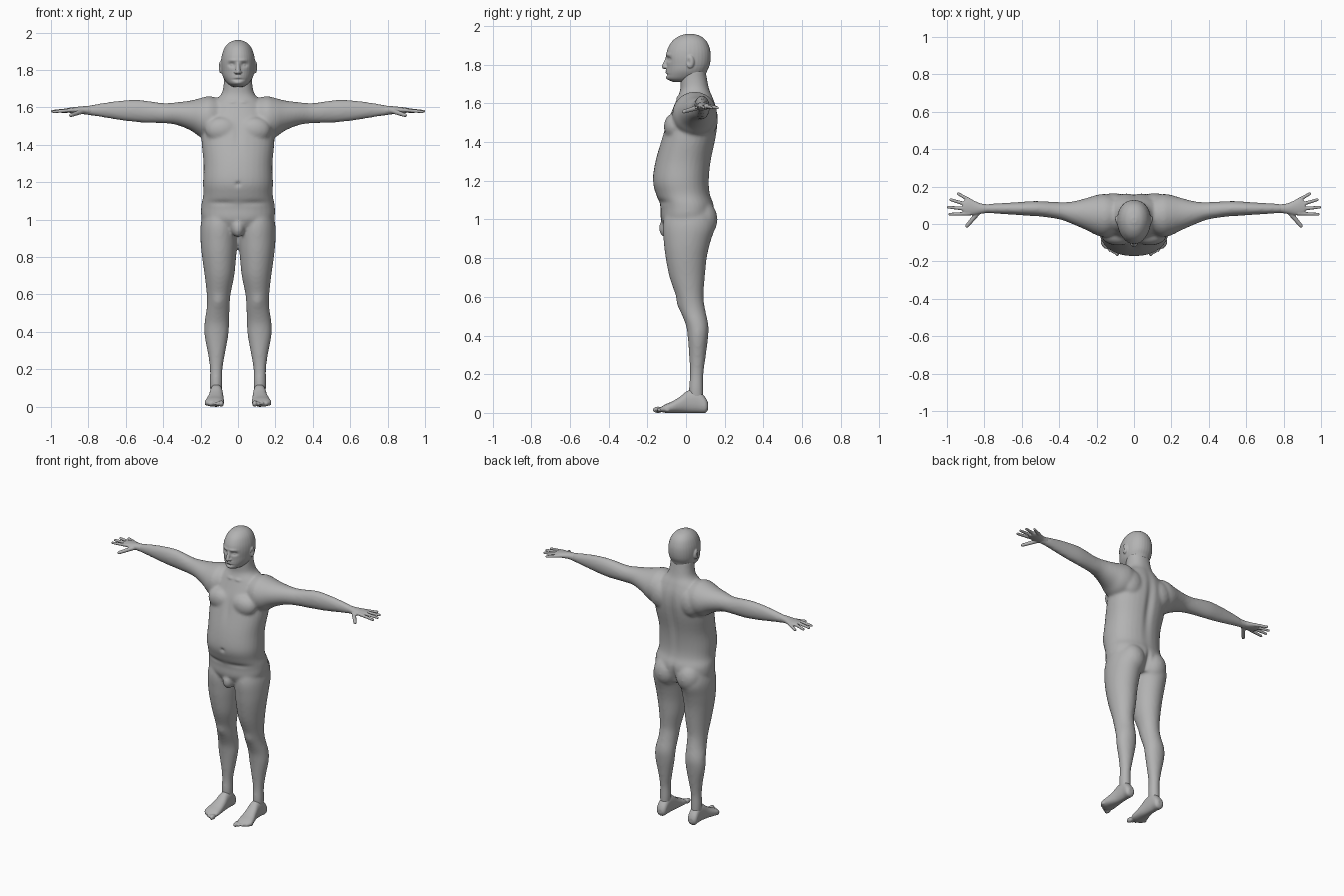
import bpy
import bmesh
import math
from mathutils import Matrix, Vector

default_cube = bpy.data.objects.get("Cube")
if default_cube:
    bpy.data.objects.remove(default_cube, do_unlink=True)

# One plain grey for the whole figure
skin_colour = (0.45, 0.45, 0.45, 1)
skin = bpy.data.materials.new("plain grey skin")
skin.use_nodes = True
skin.diffuse_color = skin_colour
skin.node_tree.nodes["Principled BSDF"].inputs["Base Color"].default_value = skin_colour


def spline(a, b, c, d, t):
    """Smooth in-between value of b and c."""
    return b + t * (c - a + t * (2*a - 5*b + 4*c - d + t * (3*(b - c) + d - a))) / 2


def refine(rows, steps=4):
    """Add smooth in-between sections to a coarse list of sections."""
    padded = [rows[0]] + list(rows) + [rows[-1]]
    result = []
    for i in range(len(rows) - 1):
        for k in range(steps):
            result.append([spline(*values, k / steps) for values in zip(*padded[i:i + 4])])
    return result + [list(rows[-1])]


def loft(bm, axis, rows, side=1, power=2.0, taper=0.0, segments=32):
    """Closed tube along an axis; each row is position, then low and high
    limits of the section in the two other directions."""
    rings = []
    for position, low_u, high_u, low_v, high_v in refine(rows):
        ring = []
        for i in range(segments):
            angle = math.tau * i / segments
            c, s = math.cos(angle), math.sin(angle)
            u = math.copysign(abs(c) ** (2 / power), c)
            v = math.copysign(abs(s) ** (2 / power), s)
            u *= 1 - taper * max(0, -v)
            co = [(low_u + high_u + u * (high_u - low_u)) / 2,
                  (low_v + high_v + v * (high_v - low_v)) / 2]
            co.insert("xyz".index(axis), position)
            ring.append(bm.verts.new((co[0] * side, co[1], co[2])))
        rings.append(ring)
    faces = [bm.faces.new(rings[0]), bm.faces.new(rings[-1])]
    for lower, upper in zip(rings, rings[1:]):
        for i in range(segments):
            j = (i + 1) % segments
            faces.append(bm.faces.new((lower[i], lower[j], upper[j], upper[i])))
    bmesh.ops.recalc_face_normals(bm, faces=faces)


def ball(bm, centre, radii, side=1):
    centre = (centre[0] * side, centre[1], centre[2])
    matrix = Matrix.Translation(centre) @ Matrix.Diagonal((*radii, 1))
    bmesh.ops.create_uvsphere(bm, u_segments=20, v_segments=12, radius=1, matrix=matrix)


def finger(bm, base, tip, thickness, side):
    """Row of overlapping balls that narrows to the tip."""
    base, tip = Vector(base), Vector(tip)
    for i in range(16):
        t = i / 15
        ball(bm, base.lerp(tip, t), [thickness * (1 - t / 4)] * 3, side)


def finish(name, bm, voxel, smoothing, strokes=()):
    """Fuse the overlapping volumes into one skin, then sculpt soft strokes.
    A stroke is centre, radii and push; it acts on both sides of the body."""
    mesh = bpy.data.meshes.new(name)
    bm.to_mesh(mesh)
    bm.free()
    ob = bpy.data.objects.new(name, mesh)
    bpy.context.collection.objects.link(ob)
    remesh = ob.modifiers.new("fuse", "REMESH")
    remesh.mode = "VOXEL"
    remesh.voxel_size = voxel
    smooth = ob.modifiers.new("soften", "SMOOTH")
    smooth.factor = 0.5
    smooth.iterations = smoothing
    bpy.ops.object.select_all(action="DESELECT")
    bpy.context.view_layer.objects.active = ob
    ob.select_set(True)
    for modifier in ("fuse", "soften"):
        bpy.ops.object.modifier_apply(modifier=modifier)
    for vert in ob.data.vertices:
        start = Vector((abs(vert.co.x), vert.co.y, vert.co.z))
        mirror = -1 if vert.co.x < 0 else 1
        for centre, radii, push in strokes:
            distance = sum(((p - q) / r) ** 2 for p, q, r in zip(start, centre, radii))
            if distance < 6:
                move = Vector(push) * math.exp(-distance)
                vert.co += Vector((move.x * mirror, move.y, move.z))
    ob.data.materials.clear()
    ob.data.materials.append(skin)
    bpy.ops.object.shade_smooth()
    return ob


# Torso and neck: height, half width, front, back
torso = [(.94, .12, -.1, .11), (1, .19, -.13, .14), (1.07, .197, -.133, .145),
         (1.13, .186, -.155, .125), (1.2, .187, -.172, .12), (1.3, .184, -.158, .13),
         (1.42, .195, -.125, .155), (1.5, .19, -.1, .165), (1.57, .17, -.07, .16),
         (1.63, .13, -.045, .14), (1.67, .09, -.03, .122), (1.72, .077, -.03, .11),
         (1.78, .074, -.03, .1)]
# Leg: height, inner, outer, front, back
leg = [(1.06, .01, .18, -.1, .13), (.97, 0, .2, -.12, .15), (.88, .003, .2, -.115, .125),
       (.8, .01, .192, -.105, .107), (.7, .02, .178, -.085, .097), (.6, .04, .167, -.05, .09),
       (.53, .045, .167, -.03, .1), (.45, .047, .179, 0, .116), (.38, .052, .179, .01, .113),
       (.28, .07, .16, .017, .1), (.2, .083, .15, .02, .09), (.12, .083, .151, .015, .09),
       (.04, .09, .145, .02, .09)]
# Arm: distance out, front, back, bottom, top
arm = [(.08, -.04, .14, 1.45, 1.64), (.15, -.07, .16, 1.43, 1.66), (.2, -.06, .155, 1.44, 1.65),
       (.25, -.035, .14, 1.475, 1.637), (.33, 0, .12, 1.507, 1.627), (.4, .025, .117, 1.515, 1.623),
       (.5, .04, .122, 1.518, 1.637), (.55, .043, .122, 1.522, 1.64), (.62, .048, .117, 1.53, 1.637),
       (.7, .053, .112, 1.543, 1.627), (.78, .058, .107, 1.556, 1.613), (.83, .06, .1, 1.56, 1.6)]

bm = bmesh.new()
loft(bm, "z", [(z, -w, w, front, back) for z, w, front, back in torso], power=2.2)
for side in (1, -1):
    loft(bm, "z", leg, side)
    loft(bm, "x", arm, side)
    ball(bm, (.085, .08, 1), (.085, .083, .1), side)          # buttock
    ball(bm, (.085, -.06, 1.48), (.09, .055, .07), side)      # chest muscle
    ball(bm, (.11, .11, 1.52), (.08, .055, .09), side)        # shoulder blade
ball(bm, (0, -.1, .955), (.035, .04, .05))                    # groin
finish("body", bm, .009, 7, [
    ((0, .16, 1.38), (.025, .07, .2), (0, -.014, 0)),         # spine groove
    ((0, .15, .98), (.014, .06, .07), (0, -.02, 0)),          # cleft
    ((0, -.11, 1.46), (.02, .05, .08), (0, .006, 0)),         # breastbone
    ((0, -.172, 1.19), (.014, .03, .012), (0, .01, 0)),       # navel
    ((.03, -.04, 1.63), (.02, .03, .008), (0, -.006, 0)),     # collarbone
    ((.105, -.04, .56), (.03, .03, .035), (0, -.007, 0)),     # kneecap
    ((.09, -.13, 1.09), (.08, .06, .014), (0, .006, 0)),      # belly fold
])

# Head: height, half width, front, back
head = [(1.96, .014, .005, .035), (1.947, .046, -.037, .077), (1.92, .071, -.073, .107),
        (1.88, .086, -.096, .124), (1.84, .091, -.103, .128), (1.8, .089, -.1, .123),
        (1.77, .083, -.1, .11), (1.745, .07, -.101, .098), (1.725, .052, -.095, .06),
        (1.71, .03, -.065, .04)]
bm = bmesh.new()
loft(bm, "z", [(z, -w, w, front, back) for z, w, front, back in head], power=2.2, taper=.12)
finger(bm, (0, -.112, 1.79), (0, -.095, 1.84), .013, 1)
for side in (1, -1):
    ball(bm, (.092, .022, 1.815), (.011, .021, .034), side)   # ear
    ball(bm, (.012, -.104, 1.787), (.009, .012, .008), side)  # nostril
finish("head", bm, .004, 4, [
    ((.034, -.095, 1.828), (.019, .04, .012), (0, .014, 0)),  # eye socket
    ((.034, -.09, 1.827), (.009, .03, .006), (0, -.006, 0)),  # eyelid
    ((.03, -.1, 1.852), (.03, .03, .008), (0, -.005, 0)),     # brow
    ((0, -.1, 1.765), (.022, .03, .009), (0, -.008, 0)),      # lips
    ((0, -.105, 1.765), (.022, .03, .0025), (0, .006, 0)),    # mouth line
    ((0, -.1, 1.748), (.03, .03, .005), (0, .006, 0)),        # chin crease
    ((0, -.1, 1.73), (.02, .03, .01), (0, -.005, 0)),         # chin
    ((.1, .012, 1.815), (.01, .01, .016), (-.009, 0, 0)),     # ear hollow
])

# Palm: distance out, front, back, bottom, top
palm = [(.78, .06, .105, 1.56, 1.61), (.82, .054, .11, 1.564, 1.607),
        (.86, .047, .127, 1.567, 1.603), (.89, .047, .135, 1.57, 1.6),
        (.915, .06, .12, 1.573, 1.596)]
fingers = [((.88, .056, 1.586), (.985, .052, 1.577)), ((.89, .08, 1.587), (.993, .09, 1.579)),
           ((.89, .103, 1.586), (.98, .13, 1.579)), ((.87, .122, 1.584), (.94, .162, 1.577))]
# Foot: depth, inner, outer, bottom, top
foot = [(.115, .1, .135, .02, .05), (.1, .085, .15, 0, .08), (.06, .082, .15, 0, .12),
        (.01, .08, .152, 0, .115), (-.03, .077, .16, 0, .085), (-.07, .075, .172, 0, .06),
        (-.105, .075, .177, 0, .045), (-.13, .083, .16, .005, .03)]

for side, label in ((1, "left"), (-1, "right")):
    bm = bmesh.new()
    loft(bm, "x", palm, side)
    for base, tip in fingers:
        finger(bm, base, tip, .011, side)
    finger(bm, (.83, .065, 1.58), (.893, -.01, 1.558), .014, side)
    finish(label + "_hand", bm, .004, 3)

    bm = bmesh.new()
    loft(bm, "y", [(y, *row) for y, *row in foot], side, power=2.3)
    for i in range(5):                                        # toes, big to little
        size = .017 if i == 0 else .012 - i * .0006
        ball(bm, (.09 + i * .02, -.145 + i * i * .003, .016), (size * .85, size * 1.6, size), side)
    finish(label + "_foot", bm, .005, 3)
